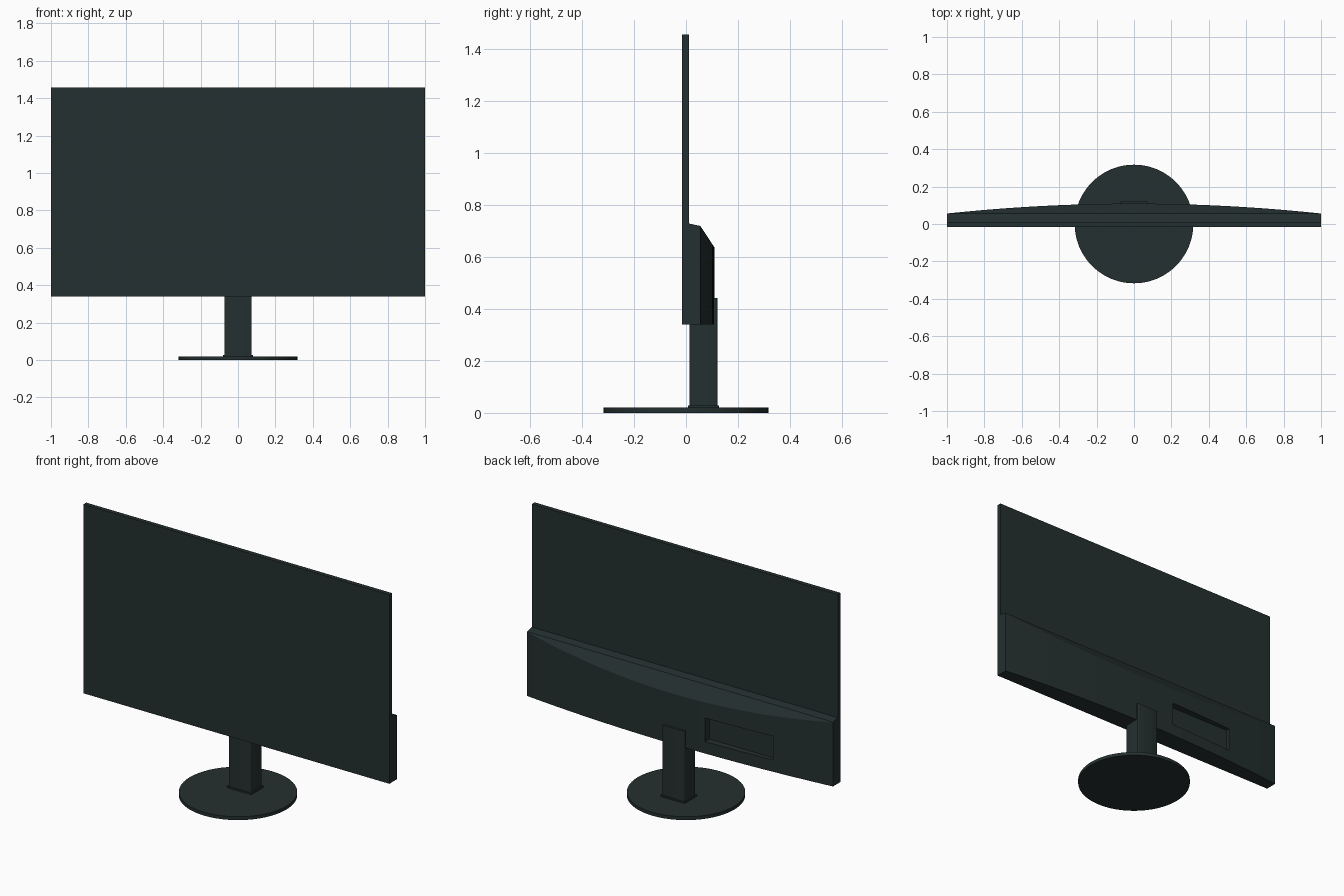
import bpy, bmesh, math
from mathutils import Vector

if "Cube" in bpy.data.objects:
    bpy.data.objects.remove(bpy.data.objects["Cube"])

dark = bpy.data.materials.new("dark_charcoal")
dark.diffuse_color = (0.018, 0.029, 0.029, 1)
dark.use_nodes = True
dark.node_tree.nodes["Principled BSDF"].inputs["Base Color"].default_value = dark.diffuse_color


def finish(name, bm, smooth=False):
    bmesh.ops.recalc_face_normals(bm, faces=bm.faces)
    me = bpy.data.meshes.new(name)
    bm.to_mesh(me)
    bm.free()
    me.materials.append(dark)
    ob = bpy.data.objects.new(name, me)
    bpy.context.collection.objects.link(ob)
    bpy.ops.object.select_all(action='DESELECT')
    ob.select_set(True)
    bpy.context.view_layer.objects.active = ob
    if smooth:
        bpy.ops.object.shade_smooth_by_angle(angle=math.radians(25))
    return ob


def prism(points, z0, z1):
    """Extrude a plan outline from z0 up to z1."""
    bm = bmesh.new()
    face = bm.faces.new([bm.verts.new((x, y, z0)) for x, y in points])
    top = bmesh.ops.extrude_face_region(bm, geom=[face])["geom"]
    verts = [g for g in top if isinstance(g, bmesh.types.BMVert)]
    bmesh.ops.translate(bm, verts=verts, vec=(0, 0, z1 - z0))
    return bm


def box(x0, x1, y0, y1, z0, z1):
    return prism([(x0, y0), (x1, y0), (x1, y1), (x0, y1)], z0, z1)


def bevel_upright(bm, width, segments):
    edges = [e for e in bm.edges
             if abs(e.verts[0].co.z - e.verts[1].co.z) > 0.001]
    bmesh.ops.bevel(bm, geom=edges, offset=width, segments=segments,
                    profile=0.5, affect='EDGES')


# Thin upper screen panel
finish("screen_panel", box(-1, 1, -0.015, 0.011, 0.725, 1.457))

# Lower housing: bowed back, cut by the sloping shoulder and shallow ledge
N = 32
bow = [(1 - 2 * i / N, 0.109 - 0.053 * (1 - 2 * i / N) ** 2) for i in range(N + 1)]
bm = prism([(-1, -0.015), (1, -0.015)] + bow, 0.34, 0.8)
for co, no in (((0, 0.055, 0.72), (0, 0.08, 0.053)),
               ((0, 0.055, 0.72), (0, 0.015, 0.07))):
    cut = bmesh.ops.bisect_plane(bm, geom=bm.verts[:] + bm.edges[:] + bm.faces[:],
                                 plane_co=co, plane_no=Vector(no).normalized(),
                                 clear_outer=True)
    rim = [e for e in bm.edges if e.is_boundary]
    bmesh.ops.holes_fill(bm, edges=rim, sides=0)
housing = finish("lower_housing", bm)

# Connector recess in the back of the housing
cutter = finish("recess_cutter", box(-0.63, -0.2, 0.065, 0.2, 0.41, 0.55))
cutter.hide_render = True
mod = housing.modifiers.new("recess", 'BOOLEAN')
mod.operation = 'DIFFERENCE'
mod.solver = 'EXACT'
mod.object = cutter
bpy.ops.object.select_all(action='DESELECT')
housing.select_set(True)
bpy.context.view_layer.objects.active = housing
bpy.ops.object.modifier_apply(modifier=mod.name)
bpy.data.objects.remove(cutter)
bpy.ops.object.shade_smooth_by_angle(angle=math.radians(15))

# Stand column and its collar
bm = box(-0.073, 0.073, 0.014, 0.122, 0.015, 0.442)
bevel_upright(bm, 0.008, 3)
finish("stand_column", bm, True)
bm = box(-0.08, 0.08, 0.008, 0.128, 0.015, 0.028)
bevel_upright(bm, 0.008, 3)
finish("column_collar", bm, True)

# Round foot
ring = [(0.317 * math.cos(math.tau * i / 96), 0.317 * math.sin(math.tau * i / 96))
        for i in range(96)]
finish("round_base", prism(ring, 0, 0.02), True)
